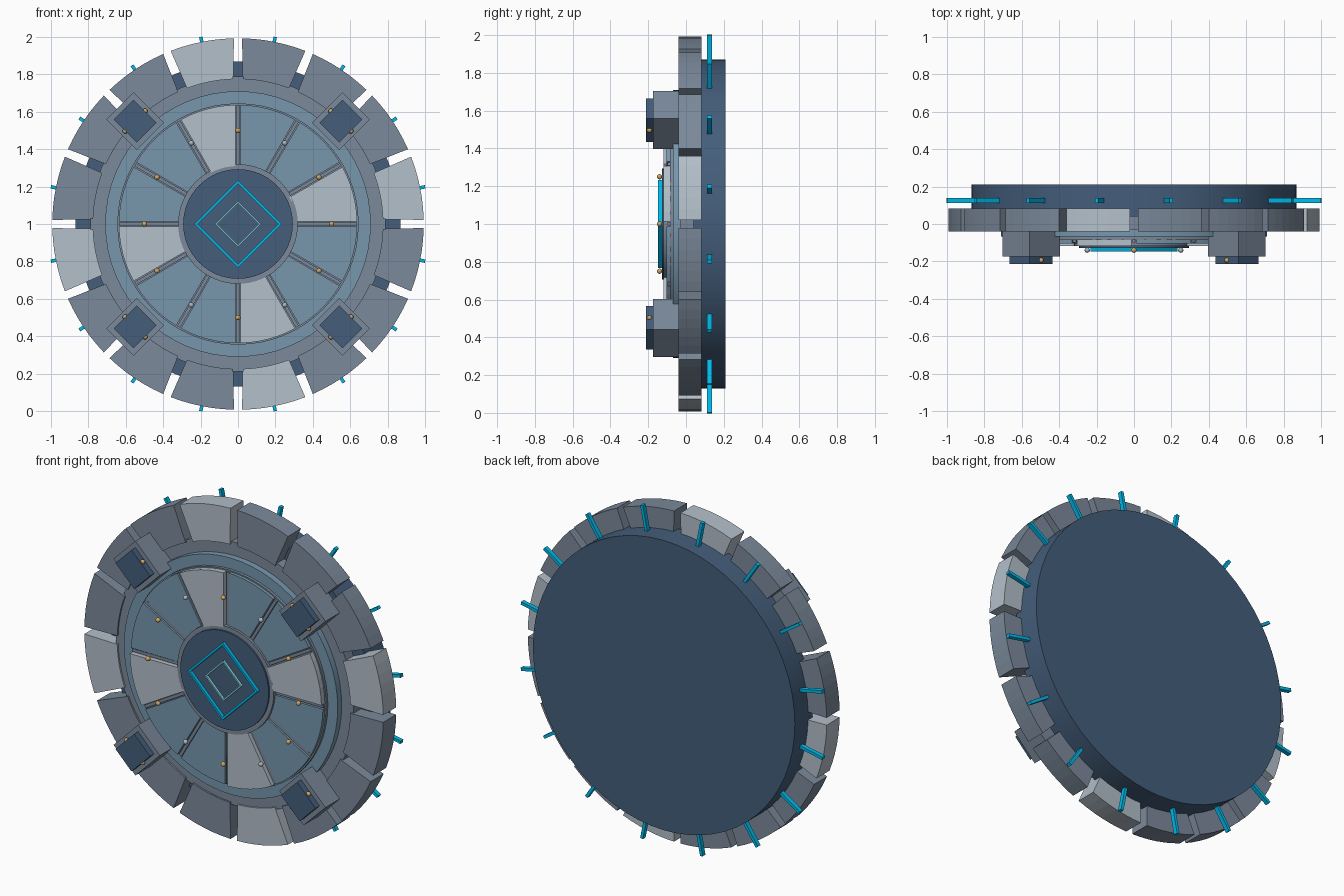
import bpy, bmesh
from math import sin, cos, radians, pi
from mathutils import Matrix, Vector

if "Cube" in bpy.data.objects:
    bpy.data.objects.remove(bpy.data.objects["Cube"])

CENTRE = Matrix.Translation((0, 0, 1))


def mat(name, r, g, b):
    m = bpy.data.materials.new(name)
    m.diffuse_color = tuple((c / 255) ** 2.2 for c in (r, g, b)) + (1,)
    m.use_nodes = True
    m.node_tree.nodes["Principled BSDF"].inputs["Base Color"].default_value = m.diffuse_color
    return m


STEEL = mat("steel", 122, 136, 153)
PALE = mat("pale_steel", 178, 190, 200)
BLUE = mat("blue_steel", 118, 150, 172)
DARK = mat("dark_navy", 70, 94, 122)
GLOW = mat("cyan_glow", 0, 185, 235)
SOFT = mat("soft_cyan", 140, 225, 235)
GOLD = mat("brass", 205, 165, 100)
SILVER = mat("silver", 175, 182, 190)


def finish(bm, name, material, smooth=False):
    bmesh.ops.recalc_face_normals(bm, faces=bm.faces)
    me = bpy.data.meshes.new(name)
    bm.to_mesh(me)
    bm.free()
    me.materials.append(material)
    ob = bpy.data.objects.new(name, me)
    bpy.context.collection.objects.link(ob)
    if smooth:
        bpy.ops.object.select_all(action='DESELECT')
        ob.select_set(True)
        bpy.context.view_layer.objects.active = ob
        bpy.ops.object.shade_smooth_by_angle(angle=radians(30))
    return ob


def turn(deg):
    """Frame whose local x points radially outward at the given clock angle."""
    return CENTRE @ Matrix.Rotation(-radians(deg), 4, 'Y')


def disc(name, r, y0, y1, material, sides=64):
    bm = bmesh.new()
    m = CENTRE @ Matrix.Translation((0, (y0 + y1) / 2, 0)) @ Matrix.Rotation(pi / 2, 4, 'X')
    bmesh.ops.create_cone(bm, cap_ends=True, segments=sides, radius1=r, radius2=r,
                          depth=abs(y1 - y0), matrix=m)
    return finish(bm, name, material, True)


def box(name, deg, r, size, y0, y1, material):
    """Box at radius r; size = (radial, tangential)."""
    bm = bmesh.new()
    m = (turn(deg) @ Matrix.Translation((r, (y0 + y1) / 2, 0))
         @ Matrix.Diagonal((size[0], abs(y1 - y0), size[1], 1)))
    bmesh.ops.create_cube(bm, size=1, matrix=m)
    return finish(bm, name, material)


def wedge(name, deg, r0, r1, half0, half1, y0, y1, material, n=6):
    """Curved block between two radii, half-angles given at inner and outer arc."""
    outline = []
    for i in range(n + 1):
        a = radians(half0 * (2 * i / n - 1))
        outline.append((r0 * cos(a), r0 * sin(a)))
    for i in range(n + 1):
        a = radians(half1 * (1 - 2 * i / n))
        outline.append((r1 * cos(a), r1 * sin(a)))
    bm = bmesh.new()
    f = bm.faces.new([bm.verts.new((x, y0, z)) for x, z in outline])
    ext = bmesh.ops.extrude_face_region(bm, geom=[f])["geom"]
    bmesh.ops.translate(bm, vec=(0, y1 - y0, 0),
                        verts=[v for v in ext if isinstance(v, bmesh.types.BMVert)])
    bm.transform(turn(deg))
    return finish(bm, name, material)


def bead(name, deg, r, tang, y, radius, material):
    bm = bmesh.new()
    bmesh.ops.create_uvsphere(bm, u_segments=12, v_segments=8, radius=radius,
                              matrix=turn(deg) @ Matrix.Translation((r, y, tang)))
    return finish(bm, name, material, True)


def diamond(name, r, width, y0, y1, material):
    """Square frame standing on its corner."""
    bm = bmesh.new()
    loops = [[bm.verts.new((rr * cos(k * pi / 2), y, 1 + rr * sin(k * pi / 2)))
              for k in range(4)]
             for rr, y in ((r, y0), (r, y1), (r - width, y1), (r - width, y0))]
    for i in range(4):
        a, b = loops[i], loops[(i + 1) % 4]
        for k in range(4):
            j = (k + 1) % 4
            bm.faces.new((a[k], a[j], b[j], b[k]))
    return finish(bm, name, material)


# Stacked discs, back to front
disc("back_plate", 0.87, 0.21, 0.04, DARK)
disc("main_ring", 0.79, 0.05, -0.03, STEEL)
disc("raised_ring", 0.71, 0.0, -0.068, BLUE)
disc("panel_base", 0.645, -0.05, -0.085, STEEL)
disc("hub_rim", 0.32, -0.06, -0.118, STEEL)
disc("hub_face", 0.293, -0.1, -0.128, DARK)

# Rim blocks and the glowing rods behind them
for k in range(16):
    a = 11.25 + 22.5 * k
    wedge("rim_block", a, 0.775, 0.993, 9.35, 10.0, -0.04, 0.083,
          PALE if k % 4 == 0 else STEEL)
    box("rim_rod", a, 0.935, (0.17, 0.018), 0.112, 0.138, GLOW)

# Door panels, spokes and studs
for k in range(12):
    pale = k % 3 == 0
    wedge("panel", 15 + 30 * k, 0.31, 0.637, 12.6, 13.7, -0.06,
          -0.118 if pale else -0.104, PALE if pale else BLUE)
    box("spoke", 30 * k, 0.475, (0.32, 0.018), -0.06, -0.098, STEEL)
    bead("stud", 30 * k, 0.5, 0, -0.14, 0.014, SILVER if k % 3 and k % 2 == 0 else GOLD)

# Four corner clamps with side pins
for a in (45, 135, 225, 315):
    box("clamp_body", a, 0.778, (0.23, 0.205), -0.02, -0.175, STEEL)
    box("clamp_cap", a, 0.778, (0.175, 0.15), -0.17, -0.213, DARK)
    for t in (-0.075, 0.075):
        bead("clamp_pin", a, 0.778, t, -0.194, 0.014, GOLD)

# Central emblem frames
diamond("outer_diamond", 0.233, 0.018, -0.12, -0.148, GLOW)
diamond("inner_diamond", 0.122, 0.012, -0.12, -0.142, SOFT)
